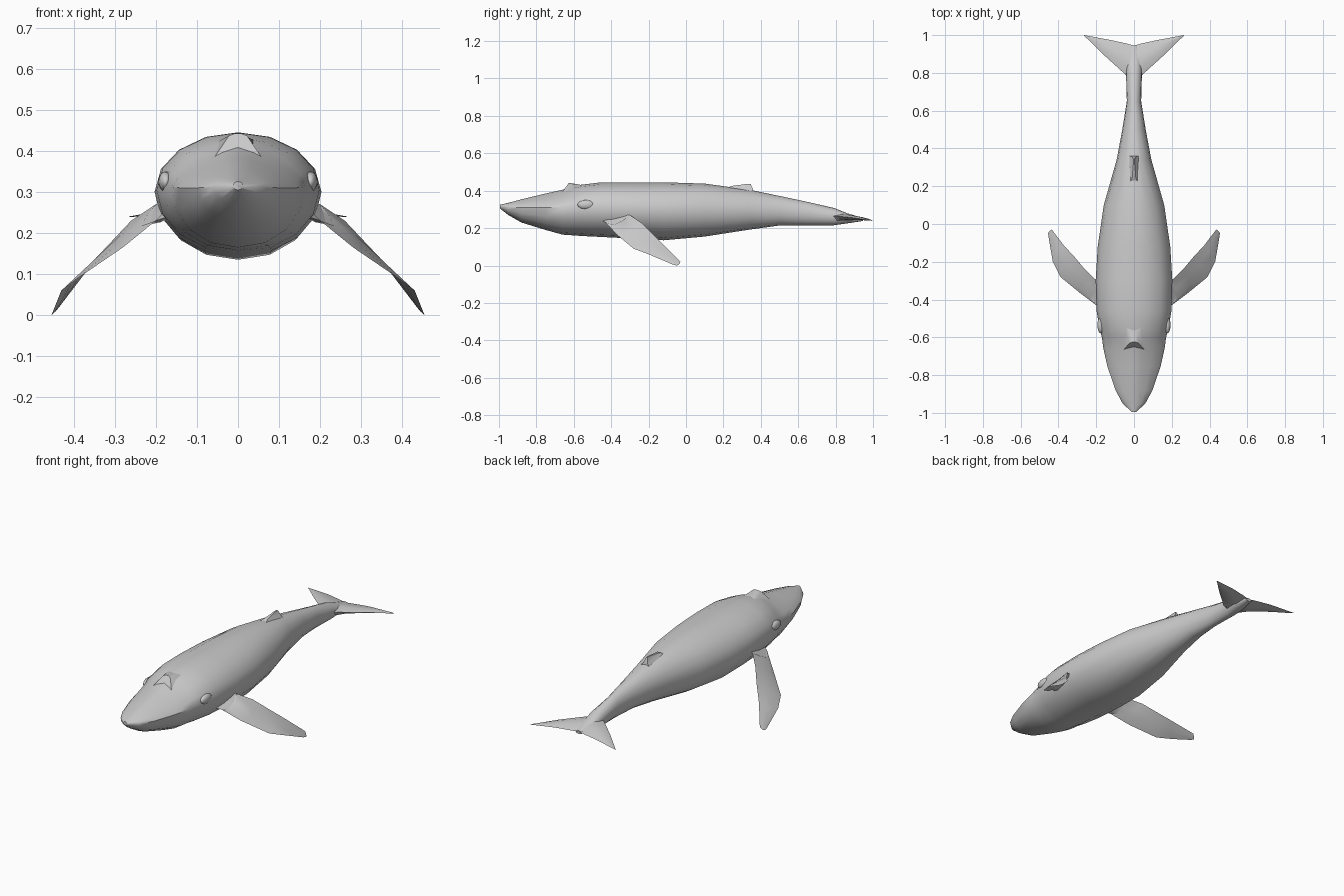
import bpy, bmesh, math
from mathutils import Vector


def loft(name, rings, mirror=False):
    """Skin closed rings of equal point count, cap both ends, shade smooth."""
    bm = bmesh.new()
    loops = [[bm.verts.new(p) for p in r] for r in rings]
    n = len(loops[0])
    for a, b in zip(loops, loops[1:]):
        for i in range(n):
            j = (i + 1) % n
            bm.faces.new((a[i], a[j], b[j], b[i]))
    bm.faces.new(loops[0])
    bm.faces.new(loops[-1])
    bmesh.ops.remove_doubles(bm, verts=bm.verts, dist=0.0005)
    bmesh.ops.recalc_face_normals(bm, faces=bm.faces)
    me = bpy.data.meshes.new(name)
    bm.to_mesh(me)
    bm.free()
    ob = bpy.data.objects.new(name, me)
    bpy.context.collection.objects.link(ob)
    if mirror:
        ob.modifiers.new("Mirror", 'MIRROR').use_mirror_merge = False
    bpy.ops.object.select_all(action='DESELECT')
    ob.select_set(True)
    bpy.context.view_layer.objects.active = ob
    bpy.ops.object.shade_smooth_by_angle(angle=math.radians(45))
    return ob


def spow(v, p):
    return math.copysign(abs(v) ** p, v)


def body_ring(y, w, top, mid, bottom, peak, sides=16):
    """Cross-section; peak > 1 pinches the upper half into a ridge."""
    pts = []
    for i in range(sides):
        a = 2 * math.pi * i / sides
        c, s = math.cos(a), math.sin(a)
        if s > 1e-6:
            pts.append((w * spow(c, peak), y, mid + (top - mid) * s ** peak))
        else:
            pts.append((w * spow(c, 0.95), y, mid + (mid - bottom) * s))
    return pts


def blade_ring(lead, trail, thick):
    """Six-sided lens section between a leading and a trailing edge."""
    l, t = Vector(lead), Vector(trail)
    up = (t - l).cross(Vector((-0.8, 0, 0.6))).cross(t - l)
    up = up.normalized() * thick / 2 if up.length > 1e-9 else Vector((0, 0, 0))
    a, b = l.lerp(t, 0.28), l.lerp(t, 0.65)
    return [l, a + up, b + up * 0.7, t, b - up * 0.7, a - up]


# Body from snout to tail: y, half width, top, widest height, bottom, ridge
stations = [
    (-0.995, 0.012, 0.325, 0.315, 0.305, 1.0),
    (-0.95, 0.060, 0.335, 0.312, 0.270, 1.2),
    (-0.88, 0.098, 0.354, 0.310, 0.230, 1.4),
    (-0.75, 0.142, 0.385, 0.310, 0.190, 1.5),
    (-0.66, 0.162, 0.405, 0.312, 0.165, 1.45),
    (-0.60, 0.170, 0.425, 0.312, 0.161, 1.3),
    (-0.56, 0.182, 0.432, 0.310, 0.158, 1.1),
    (-0.46, 0.198, 0.444, 0.305, 0.153, 1.0),
    (-0.30, 0.203, 0.445, 0.300, 0.145, 1.0),
    (-0.12, 0.192, 0.445, 0.295, 0.135, 1.0),
    (0.10, 0.160, 0.438, 0.295, 0.155, 1.0),
    (0.34, 0.092, 0.405, 0.295, 0.192, 1.0),
    (0.50, 0.062, 0.372, 0.290, 0.214, 1.0),
    (0.65, 0.038, 0.340, 0.280, 0.215, 1.0),
    (0.79, 0.042, 0.308, 0.265, 0.215, 1.0),
    (0.86, 0.040, 0.280, 0.255, 0.225, 1.0),
    (0.945, 0.020, 0.255, 0.247, 0.238, 1.0),
]
loft("body", [body_ring(*s) for s in stations])

# Flippers swept down and back
loft("flippers", [blade_ring(*s) for s in (
    ((0.14, -0.47, 0.25), (0.14, -0.26, 0.29), 0.12),
    ((0.20, -0.43, 0.23), (0.20, -0.30, 0.27), 0.085),
    ((0.28, -0.37, 0.165), (0.26, -0.24, 0.23), 0.055),
    ((0.39, -0.28, 0.09), (0.31, -0.18, 0.17), 0.045),
    ((0.43, -0.20, 0.06), (0.37, -0.115, 0.105), 0.035),
    ((0.452, -0.07, 0.005), (0.435, -0.03, 0.02), 0.012),
    ((0.455, -0.05, 0.0), (0.445, -0.035, 0.008), 0.004))], mirror=True)

# Tail flukes
loft("tail_flukes", [blade_ring(*s) for s in (
    ((0.00, 0.75, 0.265), (0.00, 0.945, 0.25), 0.075),
    ((0.055, 0.80, 0.265), (0.05, 0.958, 0.25), 0.05),
    ((0.16, 0.895, 0.255), (0.13, 0.975, 0.25), 0.03),
    ((0.262, 0.995, 0.24), (0.265, 1.00, 0.24), 0.003))], mirror=True)


def ridge_fin(name, side, half):
    """Thin keel: side outline (y, z), first and last points on the body."""
    loft(name, [[(x, y, z) for y, z in side] for x in (-half, half)])


# Small hooked dorsal fin, tapering to a crest
loft("dorsal_fin", [
    [(-0.035, 0.20, 0.40), (0.035, 0.20, 0.40), (0.035, 0.36, 0.385), (-0.035, 0.36, 0.385)],
    [(-0.010, 0.24, 0.425), (0.010, 0.24, 0.425), (0.012, 0.358, 0.41), (-0.012, 0.358, 0.41)],
    [(-0.003, 0.325, 0.436), (0.003, 0.325, 0.436), (0.003, 0.345, 0.437), (-0.003, 0.345, 0.437)]])

# Raised blowhole guard on the crown
loft("blowhole_guard", [
    [(-0.06, -0.67, 0.38), (0.06, -0.67, 0.38), (0.07, -0.50, 0.41), (-0.07, -0.50, 0.41)],
    [(-0.022, -0.63, 0.437), (0.022, -0.63, 0.437), (0.025, -0.57, 0.433), (-0.025, -0.57, 0.433)],
    [(-0.008, -0.625, 0.442), (0.008, -0.625, 0.442), (0.008, -0.60, 0.438), (-0.008, -0.60, 0.438)]])

# Eye bulges
for side in (-1, 1):
    bpy.ops.mesh.primitive_uv_sphere_add(segments=12, ring_count=8, radius=1,
                                         location=(side * 0.176, -0.535, 0.325))
    eye = bpy.context.object
    eye.name = "eye"
    eye.scale = (0.018, 0.045, 0.025)
    bpy.ops.object.shade_smooth()
